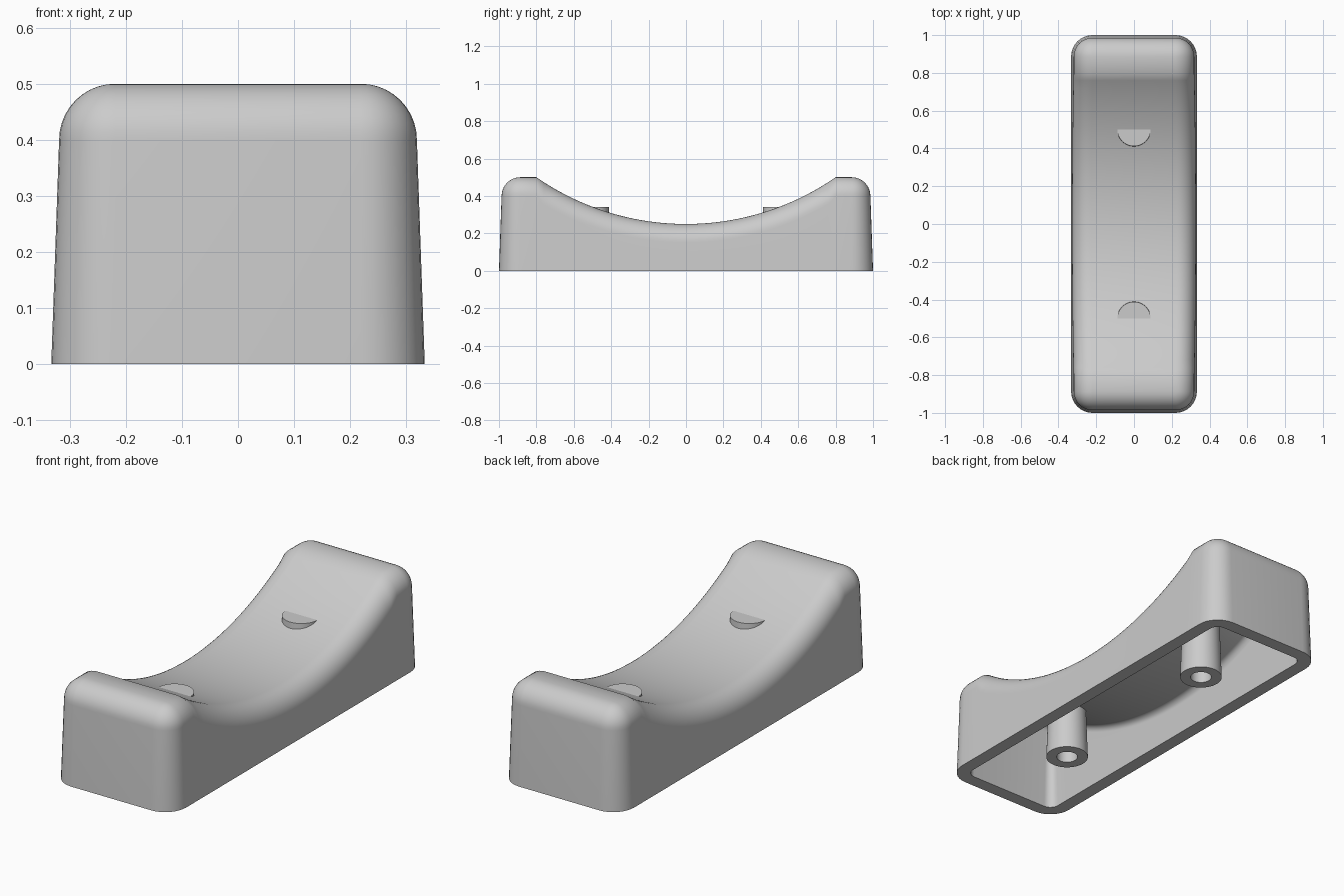
import bpy, bmesh
from math import sin, cos, pi, sqrt

cube = bpy.data.objects.get("Cube")
if cube:
    bpy.data.objects.remove(cube)

# One plain colour
grey = bpy.data.materials.new("light_grey")
grey.use_nodes = True
grey.diffuse_color = (0.6, 0.6, 0.6, 1)
grey.node_tree.nodes["Principled BSDF"].inputs["Base Color"].default_value = (0.6, 0.6, 0.6, 1)

HEIGHT, WALL, ROUND, DRAFT = 0.5, 0.067, 0.1, 0.035
CX, CY = 0.219, 0.886          # centres of the corner rounding
SADDLE_R, SADDLE_Z = 1.405, 1.655
WALL_TOP = HEIGHT - ROUND


def finish(bm, name):
    bmesh.ops.remove_doubles(bm, verts=bm.verts, dist=1e-5)
    bmesh.ops.recalc_face_normals(bm, faces=bm.faces)
    mesh = bpy.data.meshes.new(name)
    bm.to_mesh(mesh)
    bm.free()
    mesh.materials.append(grey)
    obj = bpy.data.objects.new(name, mesh)
    bpy.context.collection.objects.link(obj)
    bpy.ops.object.select_all(action='DESELECT')
    obj.select_set(True)
    bpy.context.view_layer.objects.active = obj
    bpy.ops.object.shade_smooth_by_angle(angle=0.7)
    return obj


def bridge(bm, a, b):
    n = len(a)
    for i in range(n):
        j = (i + 1) % n
        bm.faces.new((a[i], a[j], b[j], b[i]))


def skin(bm, inset, side_steps=40, arc_steps=8, fillet_steps=10):
    """Tapered rounded block with a saddle top; returns its open bottom ring."""
    r, big, flat = ROUND - inset, SADDLE_R + inset, HEIGHT - inset
    edge = sqrt(big ** 2 - (SADDLE_Z - flat) ** 2)

    def top(y):
        # Height of the top and the slope's cosine
        if abs(y) >= edge - 1e-6:
            return flat, 1
        rise = sqrt(big ** 2 - y * y)
        return SADDLE_Z - rise, rise / big

    ys = [-CY] + [edge * (2 * i / side_steps - 1) for i in range(side_steps + 1)] + [CY]
    # Plan outline: rounding centre and outward angle for each point
    plan = [(CX, y, 0) for y in ys]
    arc = [i / arc_steps * pi / 2 for i in range(arc_steps + 1)]
    plan += [(CX, CY, a) for a in arc[1:]]
    plan += [(-CX, CY, a + pi / 2) for a in arc]
    plan += [(-CX, y, pi) for y in reversed(ys[:-1])]
    plan += [(-CX, -CY, a + pi) for a in arc[1:]]
    plan += [(CX, -CY, a + 1.5 * pi) for a in arc[:-1]]

    def ring(fillet=None):
        verts = []
        for x, y, a in plan:
            z, slope = top(y)
            if fillet is None:
                reach, height = r + DRAFT * WALL_TOP, 0
            else:
                reach = r * cos(fillet) + DRAFT * (WALL_TOP - z + r / slope)
                if abs(y) >= edge - 1e-6:
                    reach = r * cos(fillet)
                height = z - r * (1 - sin(fillet)) / slope
            verts.append(bm.verts.new((x + reach * cos(a), y + reach * sin(a), height)))
        return verts

    base = ring()
    last = base
    for i in range(fillet_steps + 1):
        nxt = ring(i / fillet_steps * pi / 2)
        bridge(bm, last, nxt)
        last = nxt
    # Saddle surface between the two long edges
    n = len(ys)
    start = n + 2 * arc_steps
    right, left = last[:n], last[start:start + n][::-1]
    for i in range(n - 1):
        bm.faces.new((right[i], right[i + 1], left[i + 1], left[i]))
    return base


# Hollow saddle block: outer skin, inner skin and the flat rim joining them
bm = bmesh.new()
outer_rim = skin(bm, 0)
inner_rim = skin(bm, WALL)
bridge(bm, outer_rim, inner_rim)
finish(bm, "saddle_shell")


# Tapered screw posts with blind holes, poking slightly through the saddle
def post(name, y):
    bm = bmesh.new()
    profile = [(0, 0.25), (0.05, 0.25), (0.05, 0), (0.1, 0), (0.088, 0.342), (0, 0.342)]
    verts = [bm.verts.new((x, 0, z)) for x, z in profile]
    edges = [bm.edges.new(pair) for pair in zip(verts, verts[1:])]
    bmesh.ops.spin(bm, geom=verts + edges, cent=(0, 0, 0), axis=(0, 0, 1),
                   angle=2 * pi, steps=48)
    finish(bm, name).location.y = y


post("front_post", -0.5)
post("back_post", 0.5)
